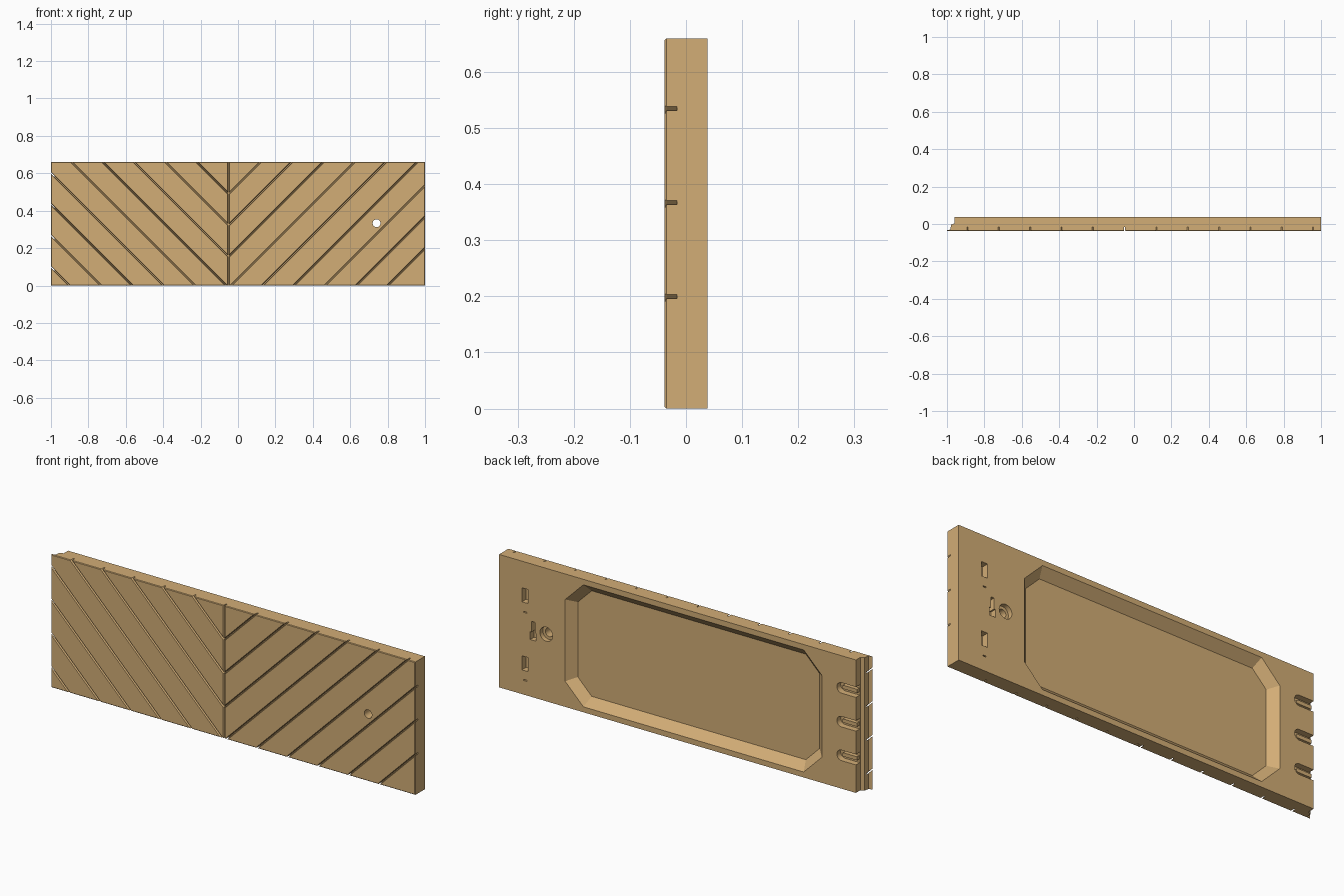
import bpy, bmesh, math
from mathutils import Vector

cube = bpy.data.objects.get("Cube")
if cube:
    bpy.data.objects.remove(cube, do_unlink=True)

FRONT, BACK, HEIGHT = -0.038, 0.038, 0.66
SEAM = -0.05

wood = bpy.data.materials.new("light_wood")
wood.use_nodes = True
wood.diffuse_color = (0.645, 0.418, 0.181, 1)
wood.node_tree.nodes["Principled BSDF"].inputs["Base Color"].default_value = (0.645, 0.418, 0.181, 1)


def loft(name, rings):
    """Solid skinned between matching rings of points."""
    bm = bmesh.new()
    loops = [[bm.verts.new(p) for p in ring] for ring in rings]
    n = len(loops[0])
    for a, b in zip(loops, loops[1:]):
        for i in range(n):
            j = (i + 1) % n
            bm.faces.new((a[i], a[j], b[j], b[i]))
    bm.faces.new(loops[0])
    bm.faces.new(loops[-1])
    bmesh.ops.recalc_face_normals(bm, faces=bm.faces)
    mesh = bpy.data.meshes.new(name)
    bm.to_mesh(mesh)
    bm.free()
    mesh.materials.append(wood)
    obj = bpy.data.objects.new(name, mesh)
    bpy.context.collection.objects.link(obj)
    return obj


# Panel: plan profile with a thin stepped lip on its right end
plan = [(1, FRONT), (1, BACK), (-0.96, BACK), (-0.96, 0.004), (-0.968, 0),
        (-0.978, -0.004), (-0.982, -0.03), (-1, -0.033), (-1, FRONT)]
panel = loft("panel", [[(x, y, z) for x, y in plan] for z in (0, HEIGHT)])

# Slight chamfer around the front face
bm = bmesh.new()
bm.from_mesh(panel.data)
rim = [e for e in bm.edges if all(abs(v.co.y - FRONT) < 1e-4 for v in e.verts)]
bmesh.ops.bevel(bm, geom=rim, offset=0.003, segments=1, affect='EDGES')
bm.to_mesh(panel.data)
bm.free()


def cut(cutter):
    """Subtract a cutter from the panel and discard it."""
    cutter.hide_render = True
    mod = panel.modifiers.new("cut", 'BOOLEAN')
    mod.operation, mod.solver, mod.object = 'DIFFERENCE', 'EXACT', cutter
    bpy.context.view_layer.objects.active = panel
    bpy.ops.object.modifier_apply(modifier=mod.name)
    bpy.data.objects.remove(cutter, do_unlink=True)


def groove(start, end, floor=-0.016):
    """Narrow slit with a flared mouth, between two (x, z) points."""
    a, b = Vector(start), Vector(end)
    d = (b - a).normalized()
    side = Vector((-d.y, d.x))
    half = [(0.0065, -0.04), (0.0025, -0.034), (0.0025, floor)]
    section = half + [(-u, y) for u, y in reversed(half)]
    rings = []
    for p in (a, b):
        rings.append([(p.x + side.x * u, y, p.y + side.y * u) for u, y in section])
    cut(loft("groove_cutter", rings))


def pocket(x0, x1, z0, z1, floor):
    """Rectangular pocket cut from the back."""
    corners = [(x0, z0), (x1, z0), (x1, z1), (x0, z1)]
    cut(loft("pocket_cutter", [[(x, y, z) for x, z in corners] for y in (floor, 0.05)]))


def bore(x, z, radius, y0, y1):
    ring = [(x + radius * math.cos(t * math.tau / 32), z + radius * math.sin(t * math.tau / 32))
            for t in range(32)]
    cut(loft("bore_cutter", [[(px, y, pz) for px, pz in ring] for y in (y0, y1)]))


# Chevron grooves, mirrored about the vertical seam
for k in range(9):
    c = -0.54 + 0.1675 * k
    x0, x1 = max(SEAM, c - 0.05), min(1.05, c + HEIGHT + 0.05)
    groove((x0, x0 - c), (x1, x1 - c))
    groove((2 * SEAM - x0, x0 - c), (2 * SEAM - x1, x1 - c))
groove((SEAM, -0.05), (SEAM, HEIGHT + 0.05), -0.0155)


def octagon(inset, y):
    """Chamfered outline of the back recess."""
    x0, x1 = -0.773 + inset, 0.637 - inset
    z0, z1 = 0.027 + inset, 0.633 - inset
    c = 0.1 - inset * 0.586
    pts = [(x0 + c, z0), (x1 - c, z0), (x1, z0 + c), (x1, z1 - c),
           (x1 - c, z1), (x0 + c, z1), (x0, z1 - c), (x0, z0 + c)]
    return [(x, y, z) for x, z in pts]


# Large recess with sloping walls in the back
cut(loft("recess_cutter", [octagon(0.041, BACK - 0.041), octagon(-0.01, BACK + 0.01)]))

# Through hole with a counterbore
bore(0.741, 0.333, 0.021, -0.06, 0.06)
bore(0.741, 0.333, 0.035, 0.015, 0.06)

# Small pockets and latch slots
for z in (0.155, 0.493):
    pocket(0.84, 0.875, z - 0.035, z + 0.035, 0.005)
    pocket(0.848, 0.866, z - 0.085, z - 0.08, 0.02)
pocket(0.797, 0.829, 0.283, 0.322, 0.008)
pocket(0.804, 0.822, 0.315, 0.375, 0.008)


# Three round-ended joint slots, each with a rib along the middle
def round_slot(name, x_end, z, half, y0, y1, tail):
    arc = [(x_end - half + half * math.cos(t), z + half * math.sin(t))
           for t in [math.pi * (i / 10 - 0.5) for i in range(11)]]
    outline = arc + [(tail, z + half), (tail, z - half)]
    return loft(name, [[(x, y, pz) for x, pz in outline] for y in (y0, y1)])


for i in range(3):
    z = 0.165 + 0.1675 * i
    cut(round_slot("slot_cutter", -0.855, z, 0.026, 0.008, 0.05, -0.97))
    round_slot("joint_rib_%d" % (i + 1), -0.875, z, 0.009, 0.006, 0.026, -0.958)

# Keep flat faces crisp while rounding the bores
for obj in [o for o in bpy.context.scene.objects if o.type == 'MESH' and o.data.materials
            and o.data.materials[0] == wood]:
    bpy.ops.object.select_all(action='DESELECT')
    obj.select_set(True)
    bpy.context.view_layer.objects.active = obj
    bpy.ops.object.shade_smooth_by_angle(angle=math.radians(25))
